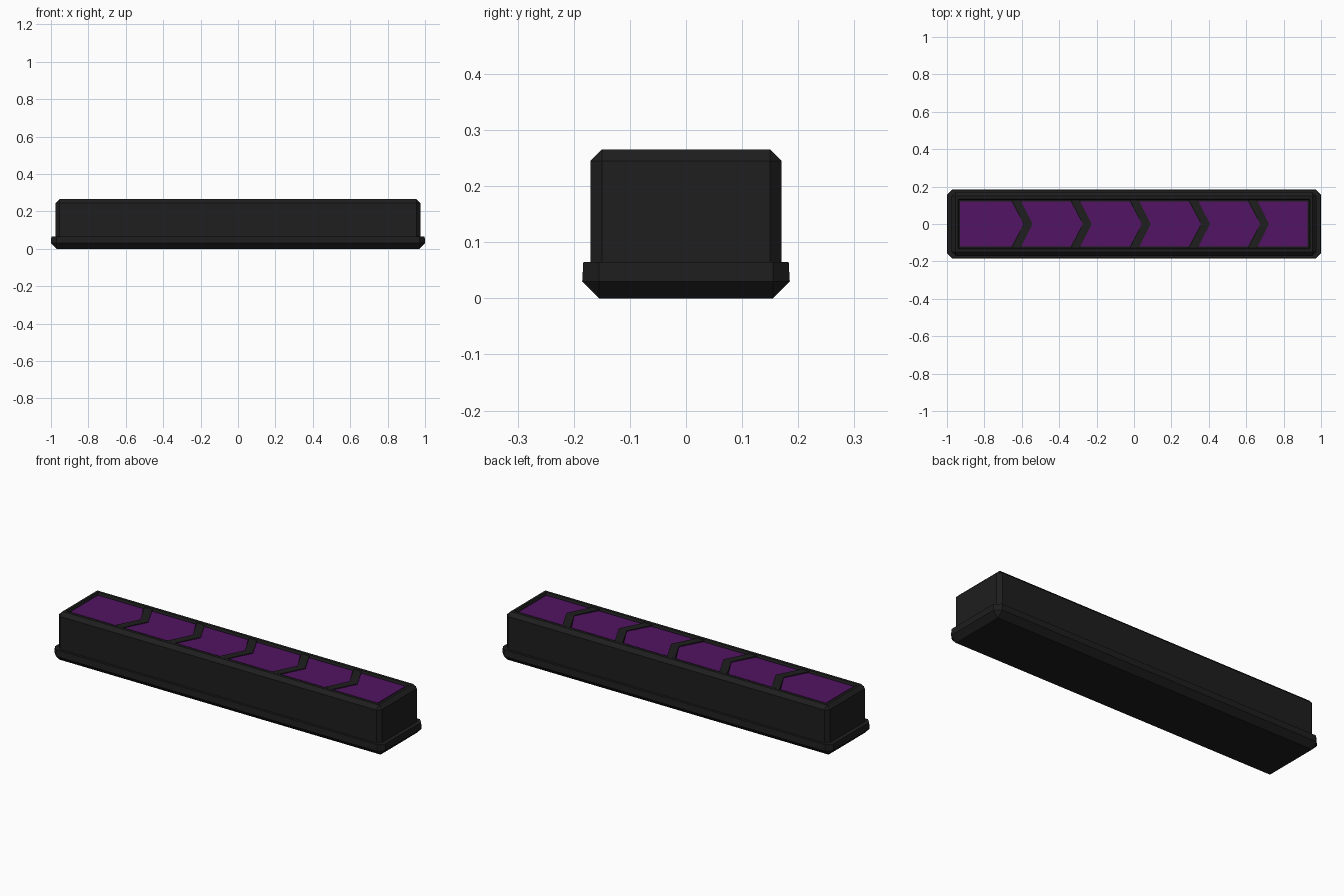
import bpy, bmesh

if "Cube" in bpy.data.objects:
    bpy.data.objects.remove(bpy.data.objects["Cube"])


def material(name, rgb):
    m = bpy.data.materials.new(name)
    m.diffuse_color = (*rgb, 1)
    m.use_nodes = True
    m.node_tree.nodes["Principled BSDF"].inputs["Base Color"].default_value = m.diffuse_color
    return m


DARK = material("dark_plastic", (0.013, 0.013, 0.013))
PURPLE = material("purple_panel", (0.085, 0.007, 0.125))


def finish(name, bm, mat):
    bmesh.ops.remove_doubles(bm, verts=bm.verts, dist=1e-5)
    bmesh.ops.recalc_face_normals(bm, faces=bm.faces)
    me = bpy.data.meshes.new(name)
    bm.to_mesh(me)
    bm.free()
    me.materials.append(mat)
    ob = bpy.data.objects.new(name, me)
    bpy.context.collection.objects.link(ob)
    return ob


def loft(name, rings, mat):
    """Stack corner-cut rectangles: (half x, half y, corner cut, z)."""
    bm = bmesh.new()
    loops = []
    for hx, hy, c, z in rings:
        pts = [(hx, hy - c), (hx - c, hy), (c - hx, hy), (-hx, hy - c),
               (-hx, c - hy), (c - hx, -hy), (hx - c, -hy), (hx, c - hy)]
        loops.append([bm.verts.new((x, y, z)) for x, y in pts])
    for a, b in zip(loops, loops[1:]):
        for i in range(8):
            j = (i + 1) % 8
            bm.faces.new((a[i], a[j], b[j], b[i]))
    bm.faces.new(loops[0])
    bm.faces.new(loops[-1])
    return finish(name, bm, mat)


def prism(name, outline, z0, z1, mat):
    bm = bmesh.new()
    face = bm.faces.new([bm.verts.new((x, y, z0)) for x, y in outline])
    ext = bmesh.ops.extrude_face_region(bm, geom=[face])["geom"]
    top = [v for v in ext if isinstance(v, bmesh.types.BMVert)]
    bmesh.ops.translate(bm, verts=top, vec=(0, 0, z1 - z0))
    return finish(name, bm, mat)


# Flared foot with a bevelled underside
loft("base", [(0.97, 0.155, 0, 0), (1.0, 0.185, 0.03, 0.03),
              (0.998, 0.183, 0.028, 0.065)], DARK)

# Bevelled block with a shallow tray in its top
loft("body", [(0.975, 0.17, 0.02, 0.06), (0.975, 0.17, 0.02, 0.245),
              (0.955, 0.15, 0, 0.265), (0.941, 0.134, 0, 0.265),
              (0.935, 0.128, 0, 0.25)], DARK)

# Purple arrow panels separated by chevron-shaped dividers
HY, TIP, GAP, PITCH = 0.12, 0.065, 0.048, 0.316
lefts = [-0.655 + PITCH * i for i in range(5)]
for i in range(6):
    outline = [(-0.93, HY), (-0.93, -HY)] if i == 0 else [
        (lefts[i - 1] + GAP, HY), (lefts[i - 1] + GAP + TIP, 0),
        (lefts[i - 1] + GAP, -HY)]
    outline += [(0.928, -HY), (0.928, HY)] if i == 5 else [
        (lefts[i], -HY), (lefts[i] + TIP, 0), (lefts[i], HY)]
    prism(f"arrow_panel_{i + 1}", outline, 0.245, 0.258, PURPLE)

for i, x in enumerate(lefts):
    w = 0.128
    prism(f"chevron_divider_{i + 1}",
          [(x, w), (x, -w), (x + GAP, -w)][1:] +
          [(x + GAP + TIP, 0), (x + GAP, w), (x, w), (x + TIP, 0)],
          0.245, 0.262, DARK)
